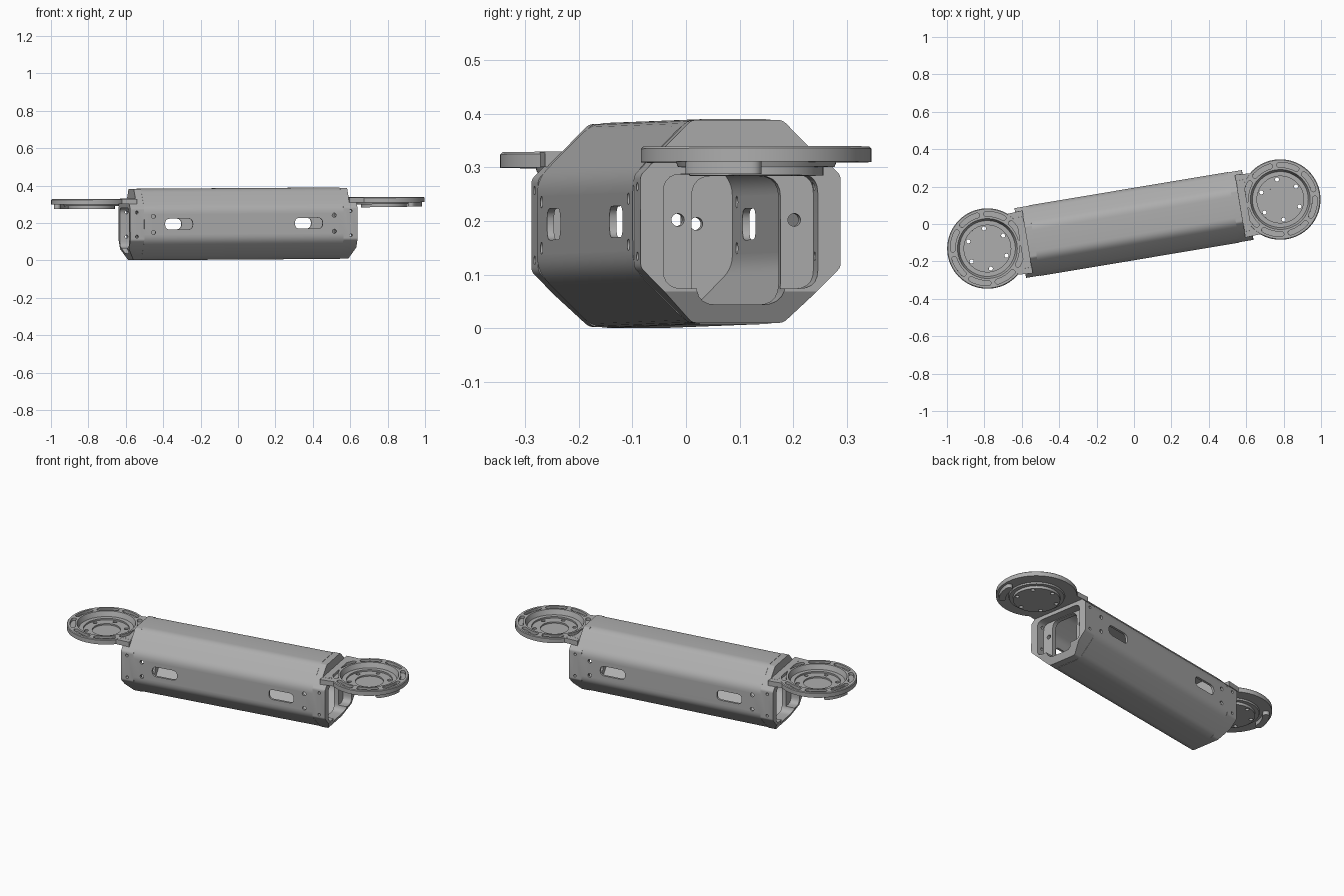
import bpy, bmesh
from math import sin, cos, pi, radians
from mathutils import Matrix, Vector

cube = bpy.data.objects.get("Cube")
if cube:
    bpy.data.objects.remove(cube, do_unlink=True)

GREY = (0.42, 0.42, 0.42, 1)
metal = bpy.data.materials.new("grey metal")
metal.use_nodes = True
metal.diffuse_color = GREY
metal.node_tree.nodes["Principled BSDF"].inputs["Base Color"].default_value = GREY

# Sizes in the link's own frame: x along the tube, z = 0 on its axis
HALF, FLAT = 0.191, 0.086
TUBE_END, COLLAR_END = 0.54, 0.616
DISC_X, DISC_R = 0.794, 0.215
PLATE_LO, PLATE_HI = 0.109, 0.138
parts = []


def to_object(name, bm):
    bmesh.ops.recalc_face_normals(bm, faces=bm.faces[:])
    mesh = bpy.data.meshes.new(name)
    bm.to_mesh(mesh)
    bm.free()
    mesh.materials.append(metal)
    obj = bpy.data.objects.new(name, mesh)
    bpy.context.scene.collection.objects.link(obj)
    return obj


def prism_bm(points, lo, hi, axis):
    """Extrude a 2D outline along one axis."""
    place = {"X": lambda a, b, h: (h, a, b),
             "Y": lambda a, b, h: (a, h, b),
             "Z": lambda a, b, h: (a, b, h)}[axis]
    bm = bmesh.new()
    face = bm.faces.new([bm.verts.new(place(a, b, lo)) for a, b in points])
    moved = bmesh.ops.extrude_face_region(bm, geom=[face])["geom"]
    shift = Vector(place(0, 0, hi - lo))
    bmesh.ops.translate(bm, vec=shift, verts=[v for v in moved if isinstance(v, bmesh.types.BMVert)])
    bmesh.ops.recalc_face_normals(bm, faces=bm.faces[:])
    return bm


def prism(name, points, lo, hi, axis):
    return to_object(name, prism_bm(points, lo, hi, axis))


def rounded(points, radius, steps=5):
    """Round every corner of a 2D outline."""
    out = []
    for i, p in enumerate(points):
        p = Vector(p)
        a = p + (Vector(points[i - 1]) - p).normalized() * radius
        b = p + (Vector(points[(i + 1) % len(points)]) - p).normalized() * radius
        for k in range(steps + 1):
            t = k / steps
            out.append(a * (1 - t) ** 2 + p * 2 * t * (1 - t) + b * t * t)
    return out


def octagon(h, f):
    return [(f, h), (h, f), (h, -f), (f, -h), (-f, -h), (-h, -f), (-h, f), (-f, h)]


def rect(x0, x1, y0, y1):
    return [(x0, y0), (x1, y0), (x1, y1), (x0, y1)]


def arc(cx, cy, r, a0, a1, n):
    return [(cx + r * cos(a0 + (a1 - a0) * k / n), cy + r * sin(a0 + (a1 - a0) * k / n))
            for k in range(n + 1)]


def circle(cx, cy, r, n=20):
    return arc(cx, cy, r, 0, 2 * pi, n)[:-1]


def arc_slot(r, w, a0, a1):
    """Curved slot around the disc centre, with round ends."""
    def cap(a, turn):
        return arc(DISC_X + r * cos(a), r * sin(a), w, a + turn, a + turn + pi, 8)[1:-1]
    return (arc(DISC_X, 0, r + w, a0, a1, 12) + cap(a1, 0)
            + arc(DISC_X, 0, r - w, a1, a0, 12) + cap(a0, pi))


def cut(obj, cutters):
    """Subtract the cutters, bake the result and drop the cutters."""
    for c in cutters:
        c.hide_render = True
        mod = obj.modifiers.new("cut", "BOOLEAN")
        mod.operation, mod.solver, mod.object = "DIFFERENCE", "EXACT", c
    bpy.context.view_layer.update()
    graph = bpy.context.evaluated_depsgraph_get()
    mesh = bpy.data.meshes.new_from_object(obj.evaluated_get(graph))
    obj.modifiers.clear()
    obj.data = mesh
    for c in cutters:
        bpy.data.objects.remove(c, do_unlink=True)


# Hollow octagonal tube with windows and screw holes in both sides
tube = prism("tube", rounded(octagon(HALF, FLAT), 0.03), -TUBE_END, TUBE_END, "X")
cutters = [prism("bore", rounded(octagon(0.178, 0.08), 0.025), -1, 1, "X")]
for s in (-1, 1):
    x = 0.352 * s
    window = rounded(rect(x - 0.075, x + 0.075, -0.028, 0.03), 0.027)
    cutters.append(prism("window", window, -0.3, 0.3, "Y"))
    for z in (-0.043, 0.043):
        cutters.append(prism("hole", circle(0.49 * s, z, 0.011), -0.3, 0.3, "Y"))
cut(tube, cutters)
parts.append(tube)

# End collar: octagonal block with its lower lip sloped back
bm = prism_bm(rounded(octagon(HALF - 0.002, FLAT), 0.008, 3), TUBE_END, COLLAR_END, "X")
bmesh.ops.bisect_plane(bm, geom=bm.verts[:] + bm.edges[:] + bm.faces[:],
                       plane_co=(0.582, 0, -HALF), plane_no=(0.06, 0, -0.034), clear_outer=True)
bmesh.ops.holes_fill(bm, edges=[e for e in bm.edges if e.is_boundary])
collar = to_object("left_collar", bm)
cutters = [
    prism("step", rect(0.578, 0.7, -0.3, 0.3), PLATE_HI, 0.3, "Z"),
    prism("recess", rounded(rect(-0.146, 0.146, -0.125, 0.088), 0.035), 0.565, 0.7, "X"),
    prism("opening", rounded(rect(-0.084, 0.084, -0.155, 0.085), 0.04), 0.5, 0.7, "X"),
]
for s in (-1, 1):
    cutters.append(prism("tab_hole", circle(0.11 * s, 0.003, 0.012), 0.5, 0.7, "X"))
    cutters.append(prism("side_hole", circle(0.58, 0.065 * s, 0.008), -0.3, 0.3, "Y"))
cut(collar, cutters)

# Neck joining the collar to the disc
edge = arc(DISC_X, 0, 0.205, pi + 0.93, pi - 0.93, 24)
neck = prism("left_neck", [(0.576, -0.17)] + edge + [(0.576, 0.17)],
             PLATE_LO, PLATE_HI - 0.0005, "Z")

# Mounting disc: dished lathe shape with a hub below
profile = [(0, 0.084), (0.125, 0.084), (0.125, PLATE_LO), (DISC_R, PLATE_LO),
           (DISC_R, 0.134), (0.211, PLATE_HI), (0.16, PLATE_HI), (0.146, 0.1),
           (0.077, 0.1), (0.077, 0.092), (0, 0.092)]
bm = bmesh.new()
verts = [bm.verts.new((r, 0, z)) for r, z in profile]
edges = [bm.edges.new(pair) for pair in zip(verts, verts[1:])]
bmesh.ops.spin(bm, geom=verts + edges, cent=(0, 0, 0), axis=(0, 0, 1),
               angle=2 * pi, steps=72, use_duplicate=False)
bmesh.ops.remove_doubles(bm, verts=bm.verts[:], dist=0.0001)
bmesh.ops.translate(bm, vec=(DISC_X, 0, 0), verts=bm.verts[:])
disc = to_object("left_disc", bm)
cutters = []
for k in range(8):
    a = (k + 0.5) * pi / 4
    cutters.append(prism("slot", arc_slot(0.185, 0.013, a - 0.26, a + 0.26), 0.122, 0.2, "Z"))
for k in range(6):
    a = pi / 6 + k * pi / 3
    hole = circle(DISC_X + 0.109 * cos(a), 0.109 * sin(a), 0.011)
    cutters.append(prism("hole", hole, 0.05, 0.2, "Z"))
cut(disc, cutters)

# Curved stop under the outer edge of the disc
stop = prism("left_stop", arc_slot(0.183, 0.018, radians(-48), radians(-12)),
             0.086, PLATE_LO + 0.003, "Z")

# The opposite end is the same set turned half way round
for obj in (collar, neck, disc, stop):
    parts.append(obj)
    twin = obj.copy()
    twin.data = obj.data.copy()
    twin.name = obj.name.replace("left", "right")
    twin.data.transform(Matrix.Rotation(pi, 4, "Z"))
    bpy.context.scene.collection.objects.link(twin)
    parts.append(twin)

# Lay the link at its slight heading and tilt, then shade
pose = (Matrix.Translation((0, 0, 0.1955)) @ Matrix.Rotation(radians(9.5), 4, "Z")
        @ Matrix.Rotation(-0.0065, 4, "Y"))
bpy.ops.object.select_all(action="DESELECT")
for obj in parts:
    obj.data.transform(pose)
    obj.select_set(True)
bpy.context.view_layer.objects.active = tube
bpy.ops.object.shade_smooth_by_angle(angle=radians(25))
